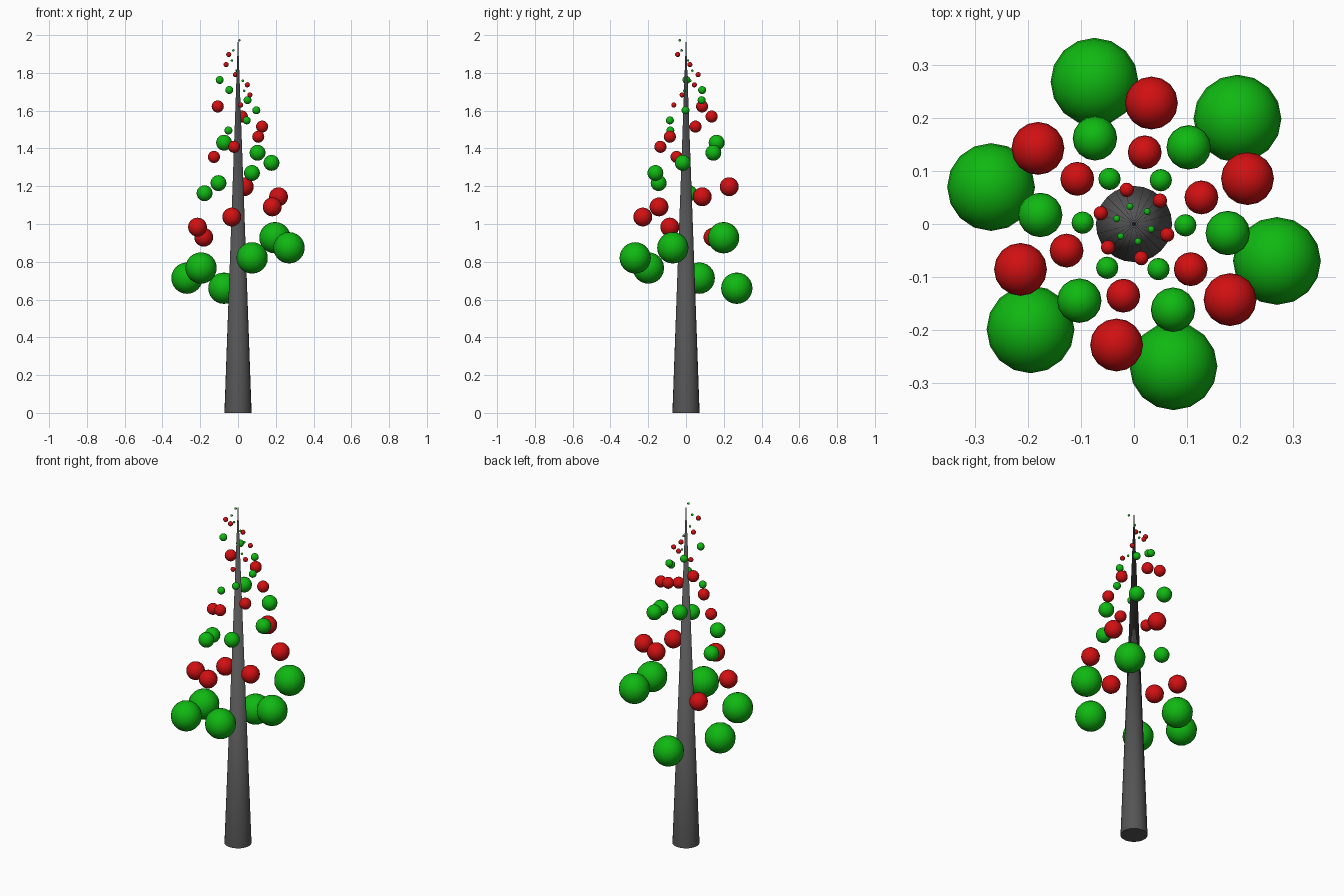
import bpy
import math

if "Cube" in bpy.data.objects:
    bpy.data.objects.remove(bpy.data.objects["Cube"])


def material(name, rgb):
    m = bpy.data.materials.new(name)
    m.diffuse_color = (*rgb, 1.0)
    m.use_nodes = True
    m.node_tree.nodes["Principled BSDF"].inputs["Base Color"].default_value = m.diffuse_color
    return m


GREEN = material("green", (0.005, 0.48, 0.006))
RED = material("red", (0.64, 0.005, 0.006))
GREY = material("dark grey", (0.09, 0.09, 0.09))

# Tapering trunk, running to a point
bpy.ops.mesh.primitive_cone_add(vertices=24, radius1=0.072, radius2=0.0,
                                depth=2.0, location=(0, 0, 1.0))
trunk = bpy.context.object
trunk.name = "trunk"
trunk.data.materials.append(GREY)
bpy.ops.object.shade_smooth_by_angle(angle=math.radians(30))

# Each tier climbs one turn: name, material, ball radius, tier radius,
# start angle in degrees, start height
TIERS = [
    ("green_ball_tier_1", GREEN, 0.083, 0.279, 105.5, 0.66),
    ("red_ball_tier_2", RED, 0.050, 0.231, 141.8, 0.93),
    ("green_ball_tier_3", GREEN, 0.042, 0.178, 174.5, 1.163),
    ("red_ball_tier_4", RED, 0.032, 0.137, 201.5, 1.355),
    ("green_ball_tier_5", GREEN, 0.021, 0.097, 238.5, 1.495),
    ("red_ball_tier_6", RED, 0.0135, 0.066, 282.0, 1.63),
    ("green_ball_tier_7", GREEN, 0.0065, 0.034, 343.0, 1.705),
]
BALLS = 6
RISE = 0.0535

for name, mat, size, reach, start, height in TIERS:
    for i in range(BALLS):
        a = math.radians(start + i * 360 / BALLS)
        bpy.ops.mesh.primitive_uv_sphere_add(
            segments=16, ring_count=12, radius=size,
            location=(reach * math.cos(a), reach * math.sin(a), height + RISE * i))
        ball = bpy.context.object
        ball.name = f"{name}_{i + 1}"
        ball.data.materials.append(mat)
        bpy.ops.object.shade_smooth_by_angle(angle=math.radians(40))
